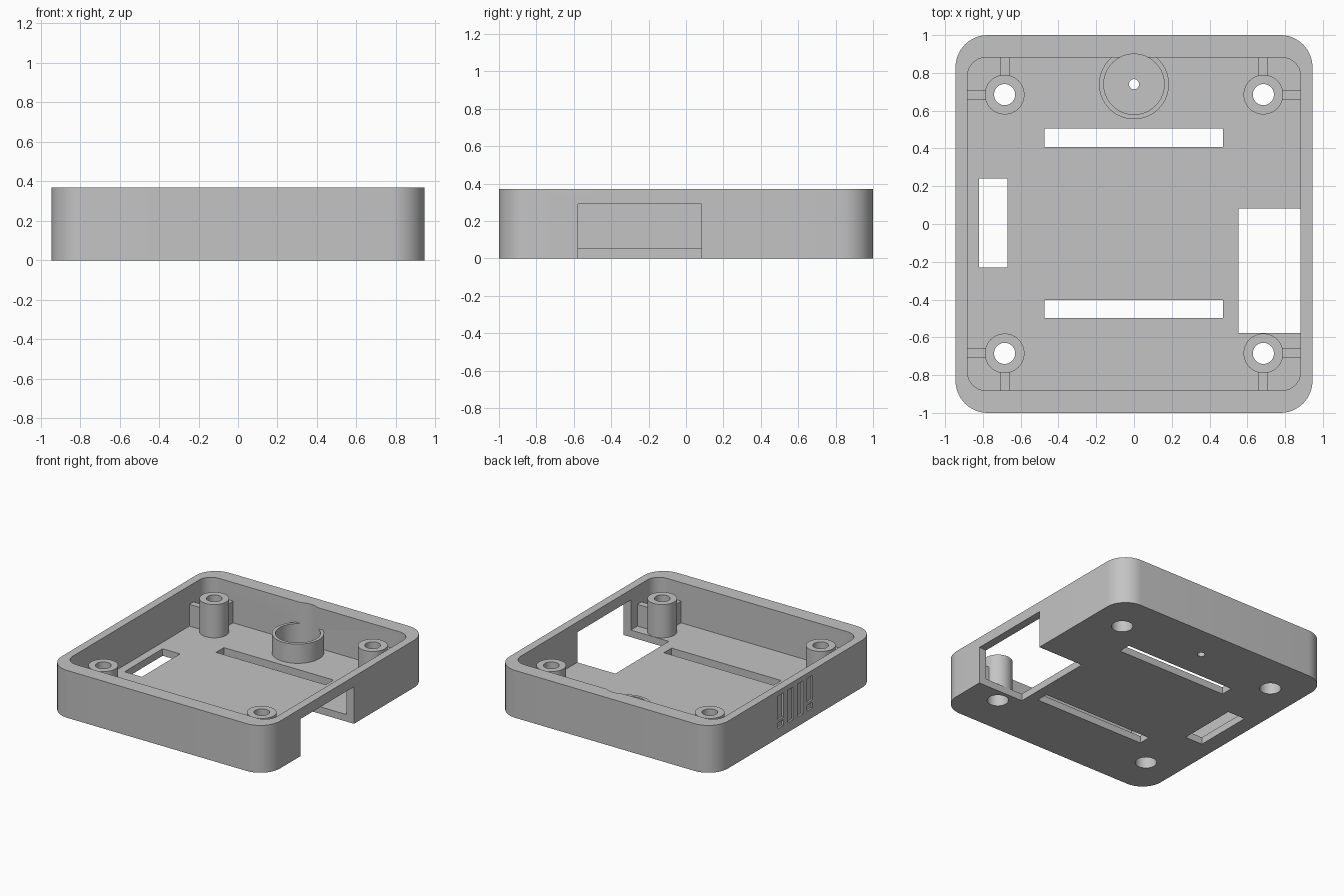
import bpy
import bmesh
import math

cube = bpy.data.objects.get("Cube")
if cube:
    bpy.data.objects.remove(cube, do_unlink=True)

grey = bpy.data.materials.new("matte grey plastic")
grey.use_nodes = True
colour = (0.55, 0.55, 0.55, 1)
grey.diffuse_color = colour
grey.node_tree.nodes["Principled BSDF"].inputs["Base Color"].default_value = colour

HEIGHT, FLOOR = 0.37, 0.055


def prism(name, outline, z0, z1):
    """Solid made by raising a flat outline from z0 to z1."""
    bm = bmesh.new()
    face = bm.faces.new([bm.verts.new((x, y, z0)) for x, y in outline])
    raised = bmesh.ops.extrude_face_region(bm, geom=[face])["geom"]
    bmesh.ops.translate(bm, vec=(0, 0, z1 - z0),
                        verts=[v for v in raised if isinstance(v, bmesh.types.BMVert)])
    bmesh.ops.recalc_face_normals(bm, faces=bm.faces)
    mesh = bpy.data.meshes.new(name)
    bm.to_mesh(mesh)
    bm.free()
    mesh.materials.append(grey)
    obj = bpy.data.objects.new(name, mesh)
    bpy.context.collection.objects.link(obj)
    return obj


def box(name, x0, x1, y0, y1, z0, z1):
    return prism(name, [(x0, y0), (x1, y0), (x1, y1), (x0, y1)], z0, z1)


def cylinder(name, x, y, r, z0, z1, n=48):
    turn = [2 * math.pi * i / n for i in range(n)]
    return prism(name, [(x + r * math.cos(a), y + r * math.sin(a)) for a in turn], z0, z1)


def rounded_box(name, hx, hy, r, z0, z1, steps=12):
    points = []
    for q, (sx, sy) in enumerate([(1, 1), (-1, 1), (-1, -1), (1, -1)]):
        for i in range(steps + 1):
            a = (q + i / steps) * math.pi / 2
            points.append((sx * (hx - r) + r * math.cos(a), sy * (hy - r) + r * math.sin(a)))
    return prism(name, points, z0, z1)


def combine(target, tool, operation="DIFFERENCE"):
    """Apply a boolean, then remove the tool."""
    mod = target.modifiers.new("combine", "BOOLEAN")
    mod.operation, mod.solver, mod.object = operation, "EXACT", tool
    bpy.context.view_layer.objects.active = target
    bpy.ops.object.modifier_apply(modifier=mod.name)
    bpy.data.objects.remove(tool, do_unlink=True)


# Hollow tray
tray = rounded_box("case_tray", 0.945, 1.0, 0.17, 0, HEIGHT)
combine(tray, rounded_box("cavity", 0.882, 0.882, 0.1, FLOOR, 0.5))

# Corner screw posts, each with two ribs to the nearest walls
P = 0.685
corners = [(sx, sy) for sx in (-1, 1) for sy in (-1, 1)]
for sx, sy in corners:
    x, y = sx * P, sy * P
    ends_x, ends_y = sorted((x, sx * 0.9)), sorted((y, sy * 0.9))
    combine(tray, box("rib", *ends_x, y - 0.025, y + 0.025, 0.03, 0.225), "UNION")
    combine(tray, box("rib", x - 0.025, x + 0.025, *ends_y, 0.03, 0.225), "UNION")
    combine(tray, cylinder("post", x, y, 0.105, 0.03, 0.315), "UNION")

# Buzzer ring, with its bore biting into the back wall
combine(tray, cylinder("ring", 0, 0.74, 0.185, 0.03, 0.205, 64), "UNION")
combine(tray, cylinder("ring_bore", 0, 0.74, 0.16, FLOOR, 0.5, 64))
combine(tray, cylinder("sound_hole", 0, 0.74, 0.027, -0.1, 0.2, 24))

# Screw holes, wider underneath
for sx, sy in corners:
    combine(tray, cylinder("screw_hole", sx * P, sy * P, 0.056, -0.1, 0.5))
    combine(tray, cylinder("screw_head_recess", sx * P, sy * P, 0.076, -0.1, 0.2))

# Floor slots and the side connector opening
combine(tray, box("back_slot", -0.475, 0.472, 0.408, 0.505, -0.1, 0.1))
combine(tray, box("front_slot", -0.475, 0.472, -0.497, -0.402, -0.1, 0.1))
combine(tray, box("side_slot", -0.82, -0.67, -0.23, 0.24, -0.1, 0.1))
combine(tray, box("connector_opening", 0.553, 1.1, -0.578, 0.083, -0.1, 0.29))

# Shallow vertical grooves on the side wall, the outer two split near the base
for i in range(4):
    y = 0.18 - 0.12 * i
    spans = [(0.075, 0.12), (0.14, 0.33)] if i in (0, 3) else [(0.075, 0.33)]
    for z0, z1 in spans:
        combine(tray, box("groove", -1.1, -0.93, y - 0.034, y + 0.034, z0, z1))

bpy.ops.object.select_all(action="DESELECT")
tray.select_set(True)
bpy.context.view_layer.objects.active = tray
bpy.ops.object.shade_smooth_by_angle(angle=math.radians(30))
